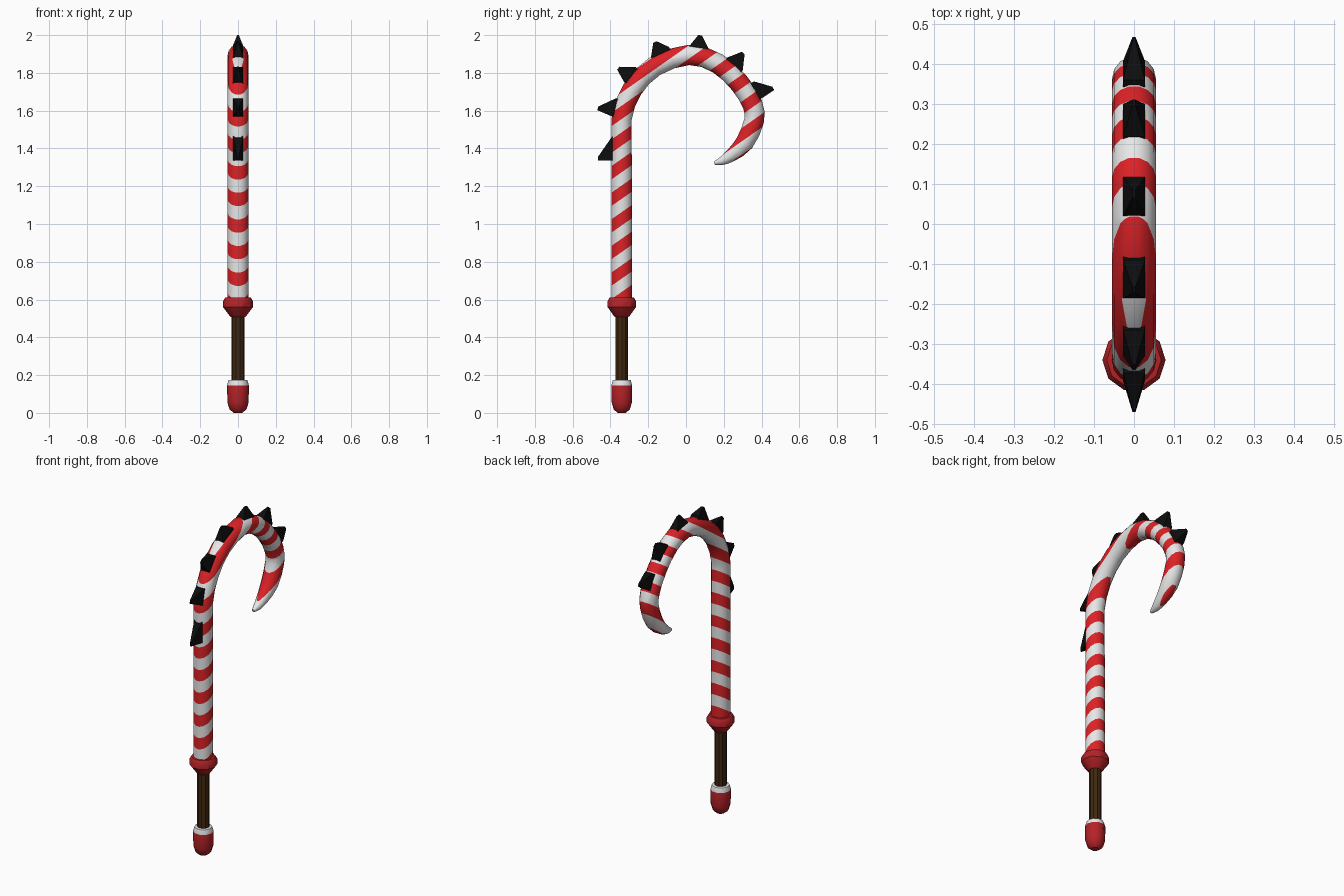
import bpy, bmesh, math
from mathutils import Vector

if "Cube" in bpy.data.objects:
    bpy.data.objects.remove(bpy.data.objects["Cube"])


def material(name, rgb):
    m = bpy.data.materials.new(name)
    m.diffuse_color = (*rgb, 1)
    m.use_nodes = True
    m.node_tree.nodes["Principled BSDF"].inputs["Base Color"].default_value = m.diffuse_color
    return m


RED = material("stripe red", (0.72, 0.016, 0.02))
WHITE = material("candy white", (0.80, 0.80, 0.80))
DARK_RED = material("fitting red", (0.46, 0.016, 0.02))
BROWN = material("grip brown", (0.05, 0.021, 0.005))
BLACK = material("spike black", (0.004, 0.004, 0.004))
AXIS_Y = -0.34


def finish(name, bm, mats, angle=None):
    bmesh.ops.recalc_face_normals(bm, faces=bm.faces)
    me = bpy.data.meshes.new(name)
    bm.to_mesh(me)
    bm.free()
    ob = bpy.data.objects.new(name, me)
    bpy.context.collection.objects.link(ob)
    for m in mats:
        me.materials.append(m)
    if angle:
        bpy.ops.object.select_all(action='DESELECT')
        bpy.context.view_layer.objects.active = ob
        ob.select_set(True)
        bpy.ops.object.shade_smooth_by_angle(angle=math.radians(angle))
    return ob


def skin(bm, rings):
    n = len(rings[0])
    for a, b in zip(rings, rings[1:]):
        for i in range(n):
            j = (i + 1) % n
            bm.faces.new((a[i], a[j], b[j], b[i]))
    bm.faces.new(rings[0])
    bm.faces.new(rings[-1])


def lathe(name, profile, mats, sides=10, split_z=None, angle=35):
    bm = bmesh.new()
    rings = [[bm.verts.new((r * math.cos(math.tau * i / sides),
                            AXIS_Y + r * math.sin(math.tau * i / sides), z))
              for i in range(sides)] for r, z in profile]
    skin(bm, rings)
    if split_z:
        for f in bm.faces:
            f.material_index = int(f.calc_center_median().z > split_z)
    return finish(name, bm, mats, angle)


# Handle parts
lathe("pommel", [(0.022, 0), (0.045, 0.018), (0.056, 0.055), (0.058, 0.145),
                 (0.05, 0.173), (0.034, 0.175)], [DARK_RED, WHITE], split_z=0.146)
lathe("grip", [(0.035, 0.16), (0.035, 0.53)], [BROWN])
lathe("guard", [(0.036, 0.507), (0.043, 0.512), (0.079, 0.56), (0.079, 0.592),
                (0.068, 0.61), (0.05, 0.612)], [DARK_RED])

# Cane: tapered tube along a hooked path (y, z, radius)
keys = [Vector(k) for k in [
    (-0.34, 0.6, 0.056), (-0.34, 1.1, 0.056), (-0.342, 1.55, 0.055),
    (-0.285, 1.712, 0.055), (-0.165, 1.835, 0.055), (0.015, 1.895, 0.055),
    (0.168, 1.85, 0.055), (0.285, 1.743, 0.055), (0.353, 1.63, 0.055),
    (0.36, 1.545, 0.054), (0.31, 1.43, 0.05), (0.237, 1.362, 0.035),
    (0.185, 1.332, 0.022), (0.15, 1.322, 0.009)]]
path = []
for i in range(len(keys) - 1):
    path.append(keys[i])
    if 2 <= i < len(keys) - 2:      # rounded midpoint on the hook
        path.append((9 * (keys[i] + keys[i + 1]) - keys[max(i - 1, 0)] - keys[i + 2]) / 16
                    if i > 2 else (keys[i] + keys[i + 1]) / 2 + Vector((-0.008, 0.006, 0)))
path.append(keys[-1])

SIDES = 14
bm = bmesh.new()
rings = []
for i, p in enumerate(path):
    t = path[min(i + 1, len(path) - 1)] - path[max(i - 1, 0)]
    n = Vector((-t.y, t.x)).normalized()
    ring = []
    for s in range(SIDES):
        a = math.tau * s / SIDES
        u = p.z * math.sin(a)
        ring.append(bm.verts.new((p.z * math.cos(a), p.x + n.x * u, p.y + n.y * u)))
    rings.append(ring)
skin(bm, rings)

# Slanted stripes cut by parallel planes
SLOPE, PERIOD, CENTRE = 0.7, 0.1408, 1.97
for i in range(-18, 4):
    bmesh.ops.bisect_plane(bm, geom=bm.verts[:] + bm.edges[:] + bm.faces[:], dist=1e-5,
                           plane_co=(0, 0, CENTRE + PERIOD * (i / 2 + 0.25)),
                           plane_no=(0, -SLOPE, 1))
for f in bm.faces:
    c = f.calc_center_median()
    phase = (c.z - SLOPE * c.y - CENTRE) / PERIOD
    f.material_index = int(abs(phase - round(phase)) < 0.25)
finish("striped_cane", bm, [WHITE, RED], 50)

# Spikes: base start, base end and tip in (y, z)
spikes = [((-0.39, 1.337), (-0.39, 1.465), (-0.465, 1.347)),
          ((-0.393, 1.57), (-0.372, 1.665), (-0.467, 1.612)),
          ((-0.33, 1.755), (-0.265, 1.83), (-0.358, 1.825)),
          ((-0.185, 1.885), (-0.09, 1.937), (-0.165, 1.963)),
          ((0.02, 1.945), (0.118, 1.932), (0.075, 1.999)),
          ((0.22, 1.882), (0.30, 1.812), (0.303, 1.905)),
          ((0.36, 1.755), (0.408, 1.67), (0.462, 1.718))]
for k, (a, b, tip) in enumerate(spikes):
    a, b, tip = Vector(a), Vector(b), Vector(tip)
    along = (b - a).normalized()
    inward = Vector((along.y, -along.x)) * 0.02
    bm = bmesh.new()
    rings = []
    for p, q, w in ((a + inward, b + inward, 0.028), (a, b, 0.027),
                    (tip - along * 0.01, tip + along * 0.01, 0.004)):
        rings.append([bm.verts.new((x, v.x, v.y))
                      for x, v in ((-w, p), (w, p), (w, q), (-w, q))])
    skin(bm, rings)
    finish(f"spike_{k + 1}", bm, [BLACK])
